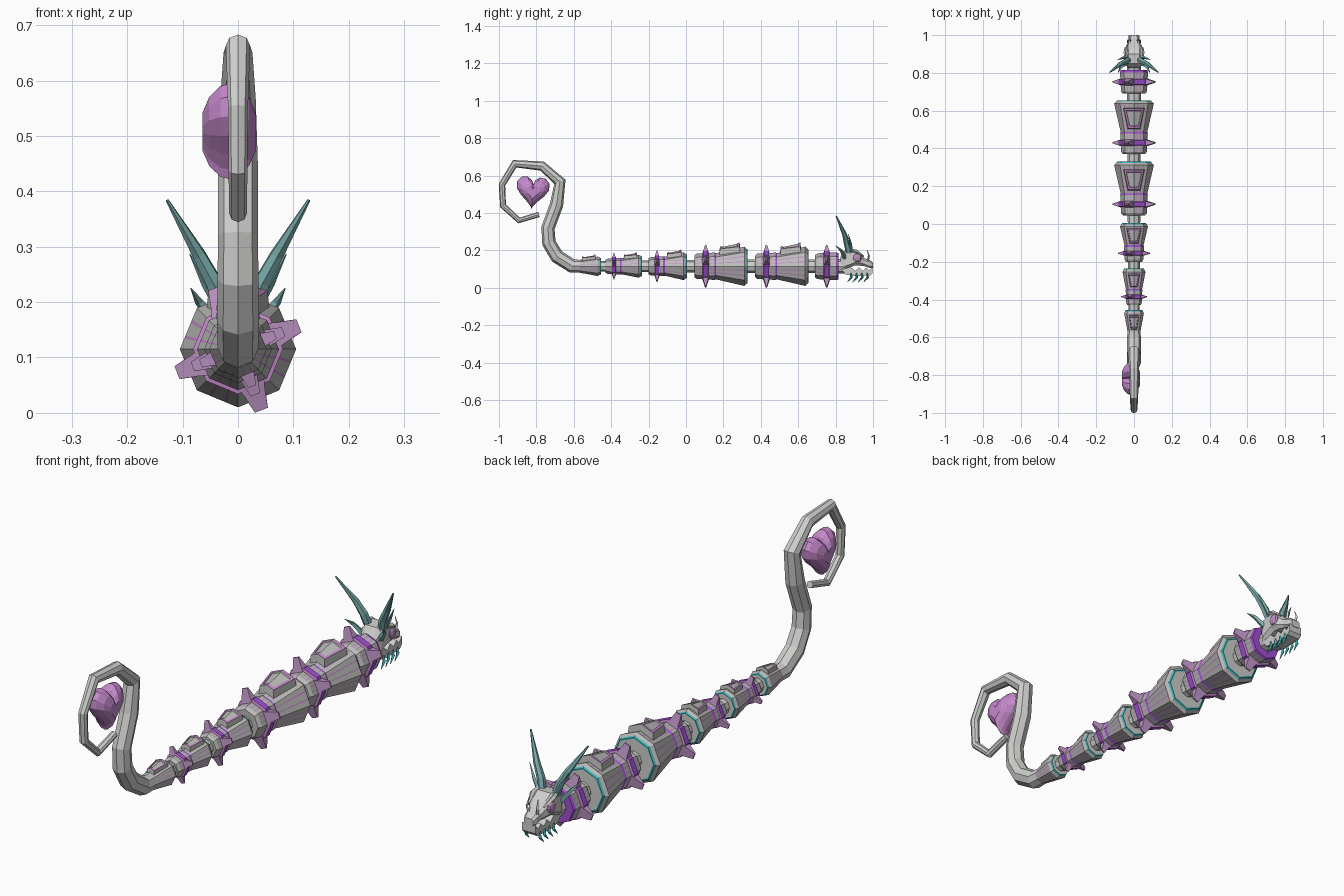
import bpy, bmesh, math
from mathutils import Vector

if "Cube" in bpy.data.objects:
    bpy.data.objects.remove(bpy.data.objects["Cube"], do_unlink=True)


def material(name, *rgb):
    m = bpy.data.materials.new(name)
    m.use_nodes = True
    m.diffuse_color = (*rgb, 1)
    m.node_tree.nodes["Principled BSDF"].inputs["Base Color"].default_value = (*rgb, 1)
    return m


LIGHT = material("light grey", .62, .62, .61)
GREY = material("body grey", .5, .5, .49)
PINK = material("orchid pink", .56, .25, .6)
PURPLE = material("bright purple", .36, .08, .66)
MAUVE = material("mauve", .48, .28, .52)
TEAL = material("soft teal", .2, .42, .42)
CYAN = material("cyan", .06, .45, .47)

AXIS_Z = .115
X = Vector((1, 0, 0))


def finish(name, bm, mats):
    bmesh.ops.recalc_face_normals(bm, faces=bm.faces)
    me = bpy.data.meshes.new(name)
    bm.to_mesh(me)
    bm.free()
    for m in mats:
        me.materials.append(m)
    ob = bpy.data.objects.new(name, me)
    bpy.context.collection.objects.link(ob)
    return ob


def loft(name, rings, mats, paint=lambda i, k: 0, end=0, caps=None):
    """Skin a list of point rings; paint picks the material of each side face."""
    bm = bmesh.new()
    vs = [[bm.verts.new(p) for p in ring] for ring in rings]
    n = len(vs[0])
    for i in range(len(vs) - 1):
        for k in range(n):
            j = (k + 1) % n
            f = bm.faces.new((vs[i][k], vs[i][j], vs[i + 1][j], vs[i + 1][k]))
            f.material_index = paint(i, k)
    for ring, mat in ((vs[0], 0), (vs[-1], end)):
        for idx in caps or [range(n)]:
            bm.faces.new([ring[q] for q in idx]).material_index = mat
    return finish(name, bm, mats)


def octagon(y, r, cuts=(0,)):
    """Octagon around the body axis, each edge divided at the cut fractions."""
    corners = [Vector((r * math.sin(a), y, AXIS_Z + r * math.cos(a)))
               for a in (k * math.pi / 4 for k in range(8))]
    return [corners[k].lerp(corners[(k + 1) % 8], c) for k in range(8) for c in cuts]


def tube(name, path, radii, mat, sides=8):
    pts = [Vector(p) for p in path]
    rings = []
    for i, p in enumerate(pts):
        t = (pts[min(i + 1, len(pts) - 1)] - pts[max(i - 1, 0)]).normalized()
        u = t.cross(X).normalized()
        v = u.cross(t)
        angles = [math.tau * k / sides for k in range(sides)]
        rings.append([p + radii[i] * (u * math.cos(a) + v * math.sin(a)) for a in angles])
    return loft(name, rings, [mat])


# Striped body pieces: two thin lines on every face
CUTS = (0, .26, .33, .64, .71)


def stripes(k):
    return 1 if k % 5 in (1, 3) else 0


def segment(n, y0, y1, r0, r1):
    """Flared armour segment with cyan front trim and a raised top plate."""
    rings = [octagon(y, r, CUTS) for y, r in (
        (y0, r0), (y1 - .018, r1), (y1 - .007, r1 * .9), (y1, r1 * .85), (y1, r1 * .8))]
    loft(f"body_segment_{n}", rings, [GREY, PINK, CYAN, LIGHT],
         lambda i, k: stripes(k) if i == 0 else 2 if i >= 2 else 0, end=3)
    span = y1 - y0
    a, b, h = y0 + span * .1, y0 + span * .77, r1 * .29
    mid = (a + b) / 2

    def outline(scale, lift):
        pts = []
        for y, w, cols in ((a, r1 * .32, (-1, 0, 1)), (b, r1 * .55, (1, 0, -1))):
            y = mid + (y - mid) * scale
            ridge = AXIS_Z + r0 + (r1 - r0) * (y - y0) / span + lift
            pts += [(c * w * scale, y, ridge - abs(c) * w * scale * .41) for c in cols]
        return pts

    loft(f"top_plate_{n}", [outline(1, -.008), outline(.92, h), outline(.72, h), outline(.68, h - .004)],
         [GREY, PINK], lambda i, k: 1 if i == 1 else 0, caps=[(0, 1, 4, 5), (1, 2, 3, 4)])


def collar(n, y0, y1, r, reach):
    """Collar with a spiked band and a bright front face."""
    loft(f"collar_{n}", [octagon(y, q, CUTS) for y, q in (
        (y0, r * .8), (y0 + .012, r * .93), (y1 - .012, r), (y1, r * .95))],
        [GREY, PINK, PURPLE], lambda i, k: stripes(k) if i == 1 else 2 * (i == 2), end=2)
    ym, hw = y0 + (y1 - y0) * .5, (y1 - y0) * .13
    loft(f"collar_band_{n}", [octagon(y, q) for y, q in (
        (ym - hw, r * .95), (ym - hw * .8, r * 1.11), (ym + hw * .8, r * 1.11), (ym + hw, r * .95))],
        [PINK, PURPLE], lambda i, k: int(i == 1))
    for s in range(4):
        a = math.radians(21 + 90 * s)
        out = Vector((math.cos(a), 0, math.sin(a)))
        side = Vector((-math.sin(a), 0, math.cos(a)))
        centre = Vector((0, ym, AXIS_Z))
        rings = []
        for d, w, t in ((r * .85, .36, .018), (r * 1.15, .27, .012), (reach, .17, .003)):
            rings.append([centre + out * d + side * (i * w * r) + Vector((0, j * t * r / .07, 0))
                          for i, j in ((-1, -1), (1, -1), (1, 1), (-1, 1))])
        loft(f"collar_spike_{n}_{s + 1}", rings, [MAUVE])


for n, spec in enumerate([(.485, .655, .07, .105), (.16, .33, .07, .105), (-.115, .005, .05, .074),
                          (-.345, -.235, .043, .061), (-.57, -.455, .034, .052)]):
    segment(n + 1, *spec)
for n, spec in enumerate([(.69, .815, .074, .118), (.37, .49, .073, .118), (.045, .165, .073, .118),
                          (-.2, -.11, .053, .088), (-.43, -.34, .044, .072)]):
    collar(n + 1, *spec)
loft("spine", [octagon(-.58, .027), octagon(.1, .034), octagon(.85, .038)], [LIGHT])

# Curled tail
TAIL = [(-.55, .115), (-.61, .117), (-.69, .168), (-.733, .24), (-.738, .32), (-.692, .444),
        (-.674, .567), (-.77, .651), (-.916, .663), (-.984, .551), (-.978, .438), (-.893, .36), (-.786, .392)]
tube("tail", [(0, y, z) for y, z in TAIL],
     [.033, .037, .038, .037, .036, .036, .032, .026, .022, .018, .017, .016, .014], LIGHT)


# Faceted heart inside the curl
def heart_ring(x, scale):
    pts = []
    for k in range(20):
        t = math.tau * (k + .5) / 20
        u = 16 * math.sin(t) ** 3
        v = 13 * math.cos(t) - 5 * math.cos(2 * t) - 2 * math.cos(3 * t) - math.cos(4 * t) + 2.5
        u, v = u + .08 * v, v - .08 * u
        pts.append((x, -.82 + u * scale * .0056, .507 + v * scale * .006))
    return pts


loft("heart", [heart_ring(x, s) for x, s in (
    (-.064, .4), (-.052, .72), (-.032, .95), (-.016, 1), (0, .95), (.02, .72), (.032, .4))], [PINK])


# Head
def head_ring(y, w, z0, z1):
    c = w * .35
    right = [(w - c, z0), (w, z0 + c), (w, z1 - c), (w - c, z1)]
    return [(x, y, z) for x, z in right + [(-x, z) for x, z in reversed(right)]]


loft("skull", [head_ring(*s) for s in (
    (.825, .03, .085, .165), (.85, .043, .1, .2), (.9, .046, .118, .205), (.93, .042, .118, .185),
    (.955, .031, .115, .158), (.985, .027, .105, .147), (1, .02, .105, .135))], [LIGHT])


def slab(name, profile, half, mat):
    return loft(name, [[(x, y, z) for y, z in profile] for x in (-half, half)], [mat])


slab("lower_jaw", [(.835, .1), (.85, .072), (.9, .062), (.985, .066), (.998, .08), (.998, .112), (.98, .092),
                   (.965, .108), (.945, .09), (.925, .11), (.905, .09), (.88, .112)], .03, LIGHT)

for side, sx in (("left", 1), ("right", -1)):
    # Eye and brow
    bm = bmesh.new()
    bmesh.ops.create_uvsphere(bm, u_segments=10, v_segments=6, radius=.024)
    bmesh.ops.scale(bm, vec=(.5, 1, 1), verts=bm.verts)
    bmesh.ops.translate(bm, vec=(sx * .042, .915, .16), verts=bm.verts)
    finish(f"{side}_eye", bm, [MAUVE])
    tube(f"{side}_brow", [(sx * .04, .865, .208), (sx * .046, .91, .194), (sx * .034, .95, .168)],
         [.006, .01, .004], LIGHT, 4)
    # Horns and whiskers
    tube(f"{side}_horn", [(sx * .03, .87, .19), (sx * .043, .86, .235), (sx * .07, .848, .285),
                          (sx * .128, .803, .384)], [.016, .016, .013, .003], TEAL, 6)
    tube(f"{side}_small_horn", [(sx * .035, .885, .19), (sx * .06, .88, .235), (sx * .087, .868, .287)],
         [.009, .007, .001], TEAL, 4)
    tube(f"{side}_cheek_fin", [(sx * .038, .85, .16), (sx * .07, .83, .2), (sx * .085, .8, .225)],
         [.012, .008, .001], TEAL, 4)
    tube(f"{side}_nose_spine", [(sx * .018, .97, .14), (sx * .023, .978, .17), (sx * .02, .968, .203)],
         [.008, .005, .001], LIGHT, 4)
    # Hanging fangs
    for i in range(4):
        y = .882 + i * .029
        tube(f"{side}_fang_{i + 1}", [(sx * .026, y, .078), (sx * .031, y + .002, .055),
                                      (sx * .033, y - .02, .03)], [.007, .007, .001], CYAN, 4)
